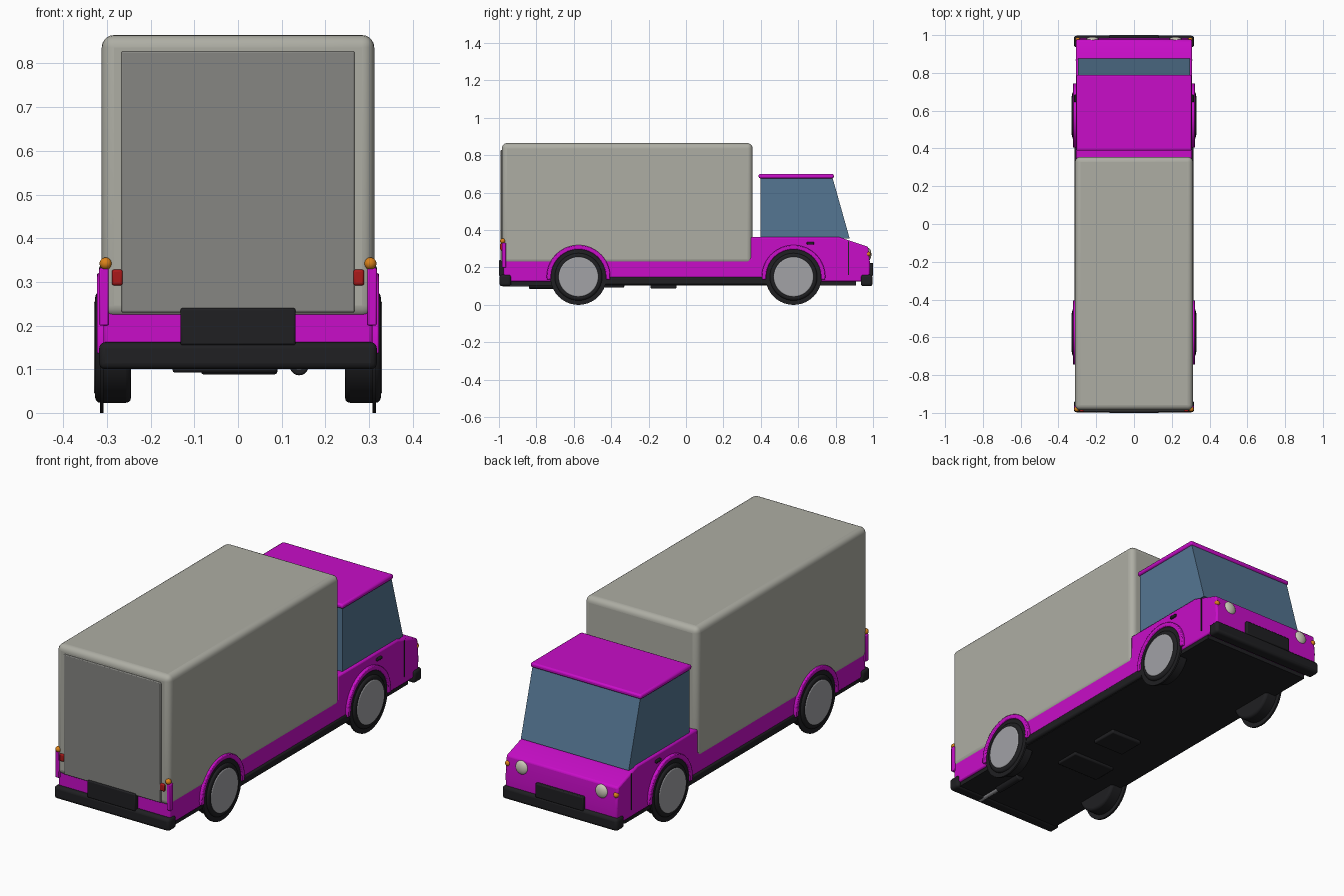
import bpy, math

if "Cube" in bpy.data.objects:
    bpy.data.objects.remove(bpy.data.objects["Cube"])

def mat(name, r, g, b):
    m = bpy.data.materials.new(name)
    m.diffuse_color = (r, g, b, 1)
    m.use_nodes = True
    m.node_tree.nodes["Principled BSDF"].inputs["Base Color"].default_value = m.diffuse_color
    return m

PAINT = mat("magenta_paint", 0.58, 0.004, 0.58)
GLASS = mat("blue_glass", 0.09, 0.18, 0.29)
CARGO = mat("warm_grey", 0.42, 0.42, 0.37)
DOOR = mat("dark_grey", 0.24, 0.24, 0.225)
BLACK = mat("black", 0.014, 0.014, 0.016)
METAL = mat("metal", 0.36, 0.36, 0.38)
LAMP = mat("lamp", 0.6, 0.58, 0.48)
ORANGE = mat("orange", 0.7, 0.22, 0.01)
RED = mat("red", 0.4, 0.01, 0.01)

def finish(o, name, m, bevel=0, seg=2):
    o.name = name
    o.data.materials.append(m)
    bpy.ops.object.select_all(action='DESELECT')
    o.select_set(True)
    bpy.context.view_layer.objects.active = o
    bpy.ops.object.transform_apply(location=False, rotation=True, scale=True)
    bpy.ops.object.shade_smooth_by_angle(angle=math.radians(35))
    if bevel:
        b = o.modifiers.new("bevel", 'BEVEL')
        b.width, b.segments, b.limit_method = bevel, seg, 'ANGLE'
    return o

def box(name, x, y, z, m, bevel=0, seg=2):
    """Box from (min, max) ranges."""
    r = (x, y, z)
    bpy.ops.mesh.primitive_cube_add(size=1, location=[(a + b) / 2 for a, b in r])
    o = bpy.context.object
    o.scale = [b - a for a, b in r]
    return finish(o, name, m, bevel, seg)

def disc(name, loc, radius, depth, m, axis='x', bevel=0, seg=3, verts=40):
    rot = (0, math.pi / 2, 0) if axis == 'x' else (math.pi / 2, 0, 0)
    bpy.ops.mesh.primitive_cylinder_add(vertices=verts, radius=radius, depth=depth,
                                        location=loc, rotation=rot)
    return finish(bpy.context.object, name, m, bevel, seg)

def ball(name, loc, size, m):
    bpy.ops.mesh.primitive_uv_sphere_add(segments=20, ring_count=12, radius=1, location=loc)
    bpy.context.object.scale = size
    return finish(bpy.context.object, name, m)

def prism(name, pts, x0, x1, m, bevel=0, seg=2):
    """Extrude a (y, z) outline along x."""
    n = len(pts)
    verts = [(x, y, z) for x in (x0, x1) for y, z in pts]
    faces = [tuple(range(n))[::-1], tuple(range(n, 2 * n))]
    faces += [(i, (i + 1) % n, n + (i + 1) % n, n + i) for i in range(n)]
    me = bpy.data.meshes.new(name)
    me.from_pydata(verts, [], faces)
    o = bpy.data.objects.new(name, me)
    bpy.context.collection.objects.link(o)
    bpy.context.view_layer.objects.active = o
    o.select_set(True)
    bpy.ops.object.mode_set(mode='EDIT')
    bpy.ops.mesh.select_all(action='SELECT')
    bpy.ops.mesh.normals_make_consistent(inside=False)
    bpy.ops.object.mode_set(mode='OBJECT')
    return finish(o, name, m, bevel, seg)

# Painted lower body with cab base and sloping hood
prism("body", [(-0.975, 0.125), (-0.975, 0.25), (0.345, 0.25), (0.345, 0.362), (0.82, 0.362),
               (0.975, 0.31), (0.985, 0.21), (0.98, 0.125)], -0.308, 0.308, PAINT, 0.008)

# Cargo box and its rear door
box("cargo_box", (-0.312, 0.312), (-0.985, 0.356), (0.218, 0.865), CARGO, 0.028, 5)
box("rear_door", (-0.267, 0.267), (-0.991, -0.95), (0.23, 0.828), DOOR, 0.004)

# Cab windows and roof
prism("cab_glass", [(0.397, 0.355), (0.397, 0.685), (0.782, 0.685), (0.875, 0.355)],
      -0.297, 0.297, GLASS)
box("cab_roof", (-0.305, 0.305), (0.388, 0.79), (0.677, 0.7), PAINT, 0.008)

# Underside
box("floor_pan", (-0.3, 0.3), (-0.96, 0.91), (0.105, 0.13), BLACK)
box("fuel_tank", (-0.15, 0.09), (-0.46, -0.33), (0.092, 0.12), BLACK, 0.006)
box("gearbox", (-0.085, 0.09), (-0.19, -0.05), (0.088, 0.12), BLACK, 0.006)
disc("exhaust_pipe", (0.14, -0.9, 0.112), 0.014, 0.16, METAL, 'y', verts=20)
disc("silencer", (0.14, -0.76, 0.108), 0.022, 0.16, BLACK, 'y', 0.005, verts=20)

# Bumpers, rear plate and front grille
for end, s in (("rear", -1), ("front", 1)):
    ys = sorted((s * 0.935, s * 0.997))
    box(end + "_bumper", (-0.318, 0.318), ys, (0.1, 0.162), BLACK, 0.014, 3)
    top = 0.24 if s < 0 else 0.225
    box(end + "_plate", (-0.132, 0.132), sorted((s * 0.965, s * 1.0)), (0.155, top), BLACK, 0.005)

for side, s in (("left", -1), ("right", 1)):
    # Black sill between the wheels
    box(side + "_sill", sorted((s * 0.27, s * 0.315)), (-0.44, 0.44), (0.107, 0.15), BLACK, 0.01)
    box(side + "_door_seam", sorted((s * 0.3, s * 0.31)), (0.866, 0.872), (0.16, 0.34), BLACK)
    box(side + "_door_handle", sorted((s * 0.3, s * 0.318)), (0.645, 0.685), (0.322, 0.336), BLACK, 0.004)

    # Wheels, liners and arches
    for end, y in (("rear", -0.575), ("front", 0.575)):
        n = f"{end}_{side}_"
        disc(n + "tyre", (s * 0.286, y, 0.15), 0.127, 0.082, BLACK, 'x', 0.012)
        disc(n + "wheel_liner", (s * 0.312, y, 0.15), 0.15, 0.009, BLACK, 'x')
        disc(n + "hub", (s * 0.31, y, 0.15), 0.107, 0.04, METAL, 'x', 0.006)
        arc = [math.radians(-5 + 190 * i / 24) for i in range(25)]
        pts = [(y + 0.17 * math.cos(a), 0.15 + 0.17 * math.sin(a)) for a in arc]
        pts += [(y + 0.147 * math.cos(a), 0.15 + 0.147 * math.sin(a)) for a in reversed(arc)]
        prism(n + "arch", pts, *sorted((s * 0.28, s * 0.323)), PAINT, 0.004)

    # Lamps
    ball(side + "_headlight", (s * 0.22, 0.973, 0.27), (0.035, 0.018, 0.035), LAMP)
    ball(side + "_front_indicator", (s * 0.298, 0.975, 0.272), (0.013, 0.013, 0.013), ORANGE)
    ball(side + "_rear_indicator", (s * 0.303, -0.98, 0.342), (0.014, 0.014, 0.014), ORANGE)
    box(side + "_tail_light", sorted((s * 0.264, s * 0.289)), (-0.994, -0.96), (0.292, 0.328), RED, 0.005)
    box(side + "_lamp_post", sorted((s * 0.296, s * 0.318)), (-0.985, -0.962), (0.2, 0.332), PAINT, 0.004)
